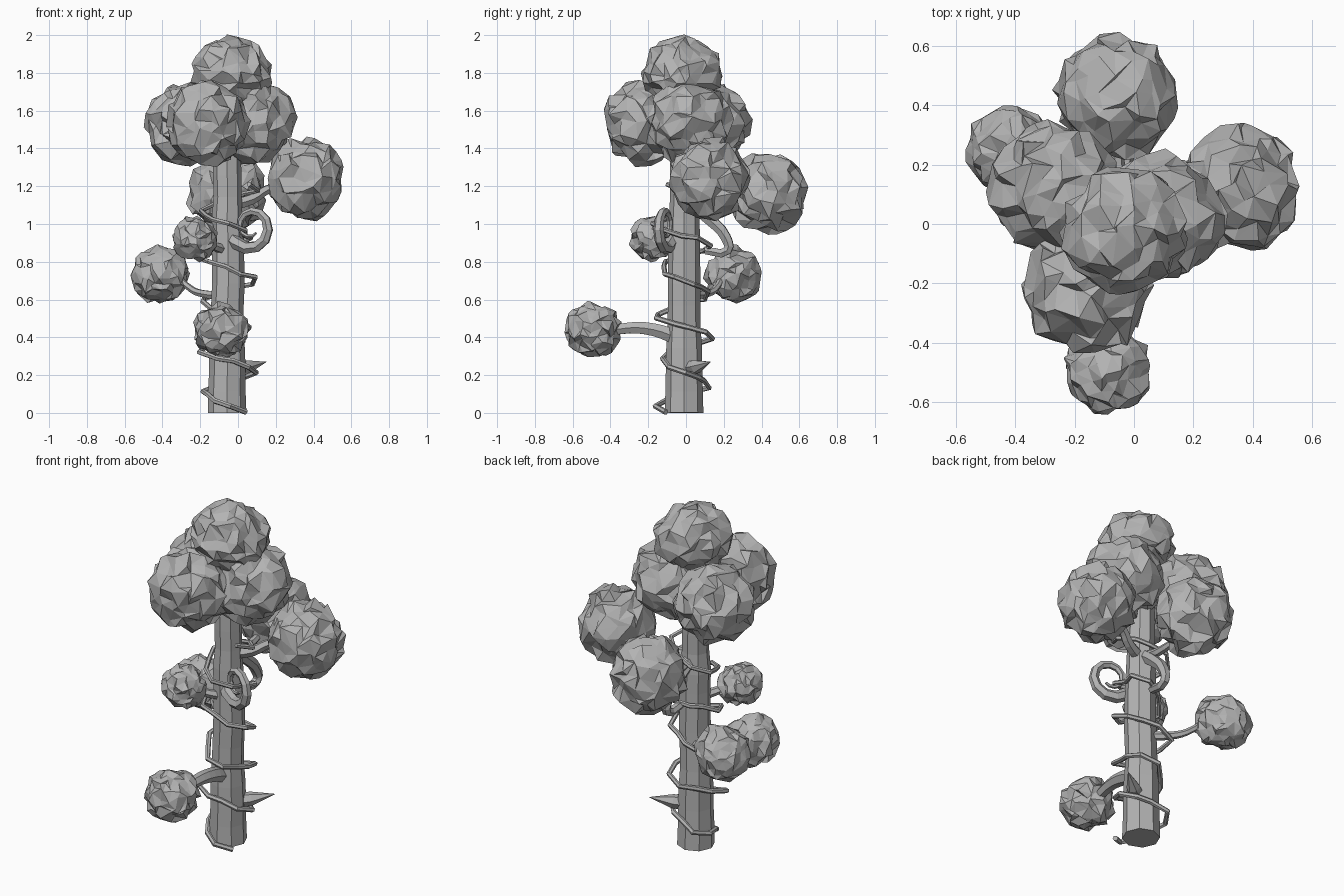
import bpy
import bmesh
import math
import random
from mathutils import Vector

random.seed(4)
old = bpy.data.objects.get("Cube")
if old:
    bpy.data.objects.remove(old)

grey = bpy.data.materials.new("plain grey")
colour = (0.45, 0.45, 0.45, 1)
grey.diffuse_color = colour
grey.use_nodes = True
grey.node_tree.nodes["Principled BSDF"].inputs["Base Color"].default_value = colour


def add_object(name, mesh):
    obj = bpy.data.objects.new(name, mesh)
    bpy.context.collection.objects.link(obj)
    mesh.materials.clear()
    mesh.materials.append(grey)
    for face in mesh.polygons:
        face.use_smooth = False
    return obj


def tube(name, points, radii, sides=1, curved=False):
    """Faceted tube through points, with a radius at each one."""
    curve = bpy.data.curves.new(name + " path", "CURVE")
    curve.dimensions = "3D"
    curve.bevel_depth = 1
    curve.bevel_resolution = sides
    curve.use_fill_caps = True
    curve.resolution_u = 3
    spline = curve.splines.new("BEZIER" if curved else "POLY")
    nodes = spline.bezier_points if curved else spline.points
    nodes.add(len(points) - 1)
    for node, point, radius in zip(nodes, points, radii):
        node.co = point if curved else (*point, 1)
        node.radius = radius
        if curved:
            node.handle_left_type = node.handle_right_type = "AUTO"
    path = bpy.data.objects.new(name + " path", curve)
    bpy.context.collection.objects.link(path)
    mesh = bpy.data.meshes.new_from_object(path.evaluated_get(bpy.context.evaluated_depsgraph_get()))
    bpy.data.objects.remove(path)
    return add_object(name, mesh)


def taper(count, start, end):
    return [start + (end - start) * i / (count - 1) for i in range(count)]


def foliage(name, centre, size):
    """Ball of crumpled, spiky facets."""
    bm = bmesh.new()
    bmesh.ops.create_icosphere(bm, subdivisions=3, radius=1)
    for v in bm.verts:
        shift = Vector([random.uniform(-0.13, 0.13) for _ in range(3)])
        v.co = (v.co + shift).normalized() * random.uniform(0.85, 1.09)
        v.co = Vector(centre) + Vector([a * b for a, b in zip(v.co, size)])
    mesh = bpy.data.meshes.new(name)
    bm.to_mesh(mesh)
    bm.free()
    add_object(name, mesh)


# Trunk, uneven and narrowing upward
heights = taper(15, 0, 1.6)
tube("trunk",
     [(-0.055 + random.uniform(-0.005, 0.005), -0.01, z) for z in heights],
     [r * random.uniform(0.96, 1.05) for r in taper(15, 0.098, 0.068)], sides=2)

# Foliage: crown first, then the balls on side branches
balls = {
    "crown_top": ((-0.035, -0.02, 1.8), 0.21, 0.19),
    "crown_front": ((-0.16, -0.22, 1.535), 0.22, 0.225),
    "crown_right": ((-0.27, 0.12, 1.53), 0.22, 0.22),
    "crown_left": ((0.085, 0.02, 1.54), 0.22, 0.22),
    "left_ball": ((0.355, 0.12, 1.24), 0.21, 0.22),
    "back_ball": ((-0.06, 0.43, 1.17), 0.21, 0.215),
    "right_ball": ((-0.41, 0.25, 0.73), 0.153, 0.153),
    "small_ball": ((-0.23, -0.18, 0.925), 0.12, 0.12),
    "front_ball": ((-0.09, -0.49, 0.44), 0.147, 0.145),
}
for name, (centre, wide, tall) in balls.items():
    foliage(name + "_foliage", centre, (wide, wide, tall))

# Branches reaching from the trunk into the balls
branches = {
    "front_branch": ([(-0.06, -0.05, 0.4), (-0.06, -0.17, 0.44), (-0.07, -0.3, 0.45), (-0.09, -0.45, 0.42)], 0.045),
    "right_branch": ([(-0.08, 0.03, 0.62), (-0.18, 0.1, 0.63), (-0.24, 0.15, 0.65), (-0.34, 0.2, 0.74)], 0.025),
    "small_branch": ([(-0.06, -0.03, 0.86), (-0.12, -0.1, 0.88), (-0.2, -0.16, 0.92)], 0.03),
    "back_branch": ([(-0.05, 0.02, 1.1), (-0.05, 0.14, 1.08), (-0.06, 0.32, 1.1)], 0.03),
    "left_branch": ([(-0.05, 0, 1.1), (0.07, 0.04, 1.13), (0.15, 0.08, 1.18), (0.27, 0.12, 1.22)], 0.035),
    "hooked_branch": ([(-0.05, 0.03, 1.1), (-0.04, 0.13, 1.02), (-0.03, 0.21, 0.93),
                       (-0.03, 0.22, 0.86), (-0.04, 0.1, 0.86)], 0.038),
}
for name, (points, radius) in branches.items():
    tube(name, points, taper(len(points), radius, radius * 0.6), curved=True)

# Broad curled tendril that rolls inward at its tip
curl = [(-0.05, -0.04, 0.93), (-0.01, -0.08, 0.9)]
for i in range(14):
    a = math.radians(-105 + i * 32)
    r = 0.105 - 0.005 * i
    curl.append((0.07 + r * math.cos(a), -0.11 - 0.4 * r * math.cos(a), 0.985 + 1.1 * r * math.sin(a)))
tube("curled_tendril", curl, taper(len(curl), 0.038, 0.007))

# Thin vine winding up the trunk in angular steps
vine = []
for i in range(47):
    z = 0.01 + i * 0.026
    a = math.radians(-45 - i * 39)
    r = 0.13 + 0.03 * math.sin(i * 1.7) + random.uniform(-0.01, 0.01)
    vine.append((-0.055 + r * math.cos(a), -0.01 + r * math.sin(a), z + random.uniform(-0.012, 0.012)))
tube("climbing_vine", vine, taper(len(vine), 0.015, 0.013))

# Pointed thorn on the trunk
tube("thorn", [(-0.01, 0.01, 0.235), (0.05, 0.055, 0.245), (0.15, 0.13, 0.27)], [0.04, 0.038, 0.001])
